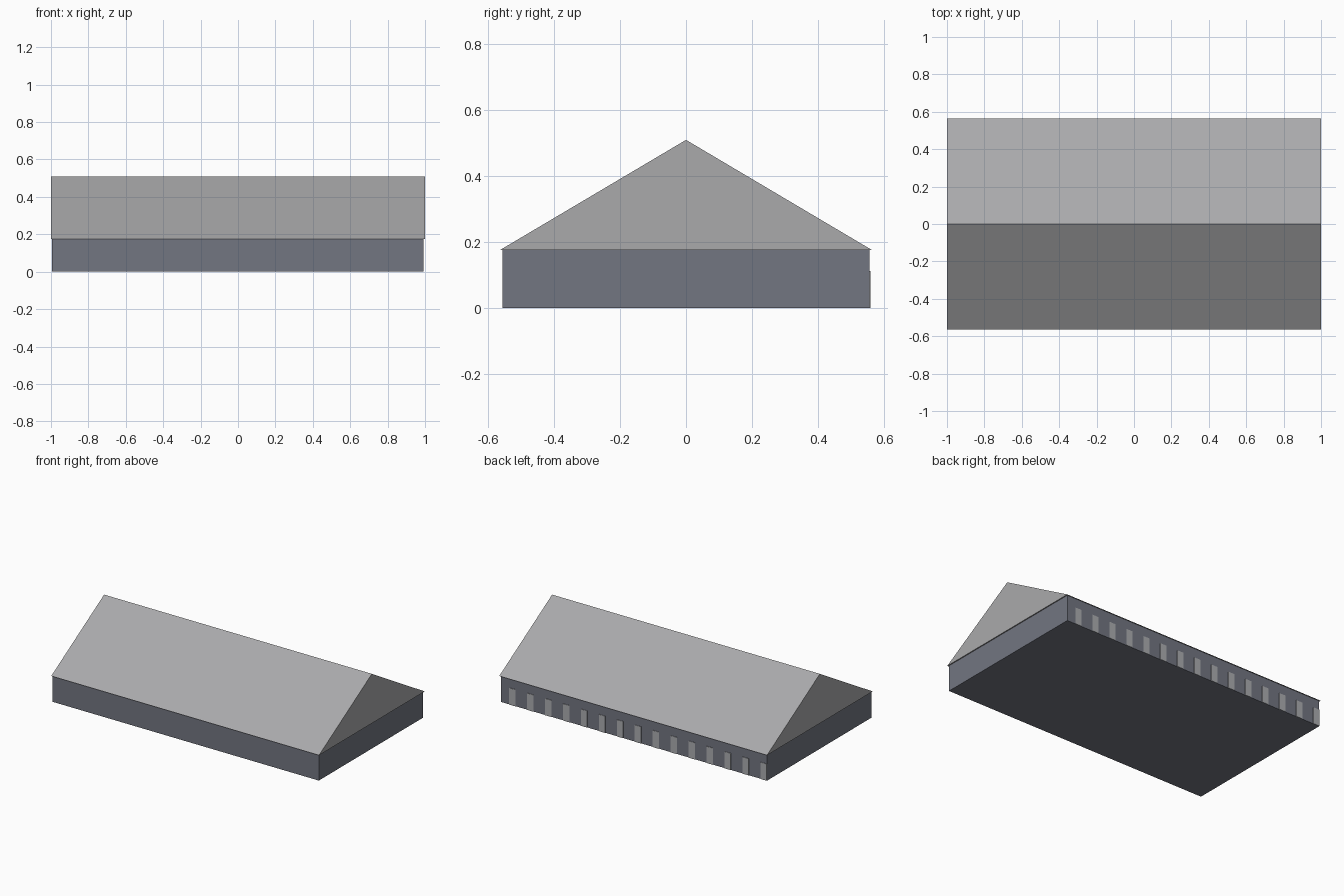
import bpy
import bmesh

cube = bpy.data.objects.get("Cube")
if cube:
    bpy.data.objects.remove(cube, do_unlink=True)


def make_material(name, rgb):
    mat = bpy.data.materials.new(name)
    mat.use_nodes = True
    colour = (*rgb, 1.0)
    mat.diffuse_color = colour
    mat.node_tree.nodes["Principled BSDF"].inputs["Base Color"].default_value = colour
    return mat


def extrude_profile(name, profile, start, end, mat):
    """Extrude a closed (y, z) profile along x."""
    bm = bmesh.new()
    face = bm.faces.new([bm.verts.new((start, y, z)) for y, z in profile])
    result = bmesh.ops.extrude_face_region(bm, geom=[face])
    verts = [v for v in result["geom"] if isinstance(v, bmesh.types.BMVert)]
    bmesh.ops.translate(bm, verts=verts, vec=(end - start, 0, 0))
    bmesh.ops.recalc_face_normals(bm, faces=bm.faces)
    mesh = bpy.data.meshes.new(name)
    bm.to_mesh(mesh)
    bm.free()
    mesh.materials.append(mat)
    obj = bpy.data.objects.new(name, mesh)
    bpy.context.collection.objects.link(obj)
    return obj


def rectangle(y0, y1, z0, z1):
    return [(y0, z0), (y1, z0), (y1, z1), (y0, z1)]


wall_grey = make_material("slate wall", (0.17, 0.18, 0.22))
roof_grey = make_material("grey roof", (0.40, 0.40, 0.41))
door_grey = make_material("pale door", (0.41, 0.42, 0.44))

EAVE, RIDGE = 0.176, 0.51
HALF_DEPTH = 0.556

# Long low hall
extrude_profile("walls", rectangle(-HALF_DEPTH, HALF_DEPTH, 0, EAVE),
                -0.995, 0.993, wall_grey)

# Gabled roof with a slight overhang
extrude_profile("roof", [(-0.564, EAVE), (0.564, EAVE), (0, RIDGE)],
                -1, 1, roof_grey)

# Row of doors along the back wall
DOORS, FIRST, STEP, WIDTH = 15, 0.906, 0.134, 0.047
for i in range(DOORS):
    x = FIRST - i * STEP
    extrude_profile(f"door_{i + 1}", rectangle(HALF_DEPTH - 0.002, HALF_DEPTH + 0.003, 0, 0.113),
                    x - WIDTH / 2, x + WIDTH / 2, door_grey)
